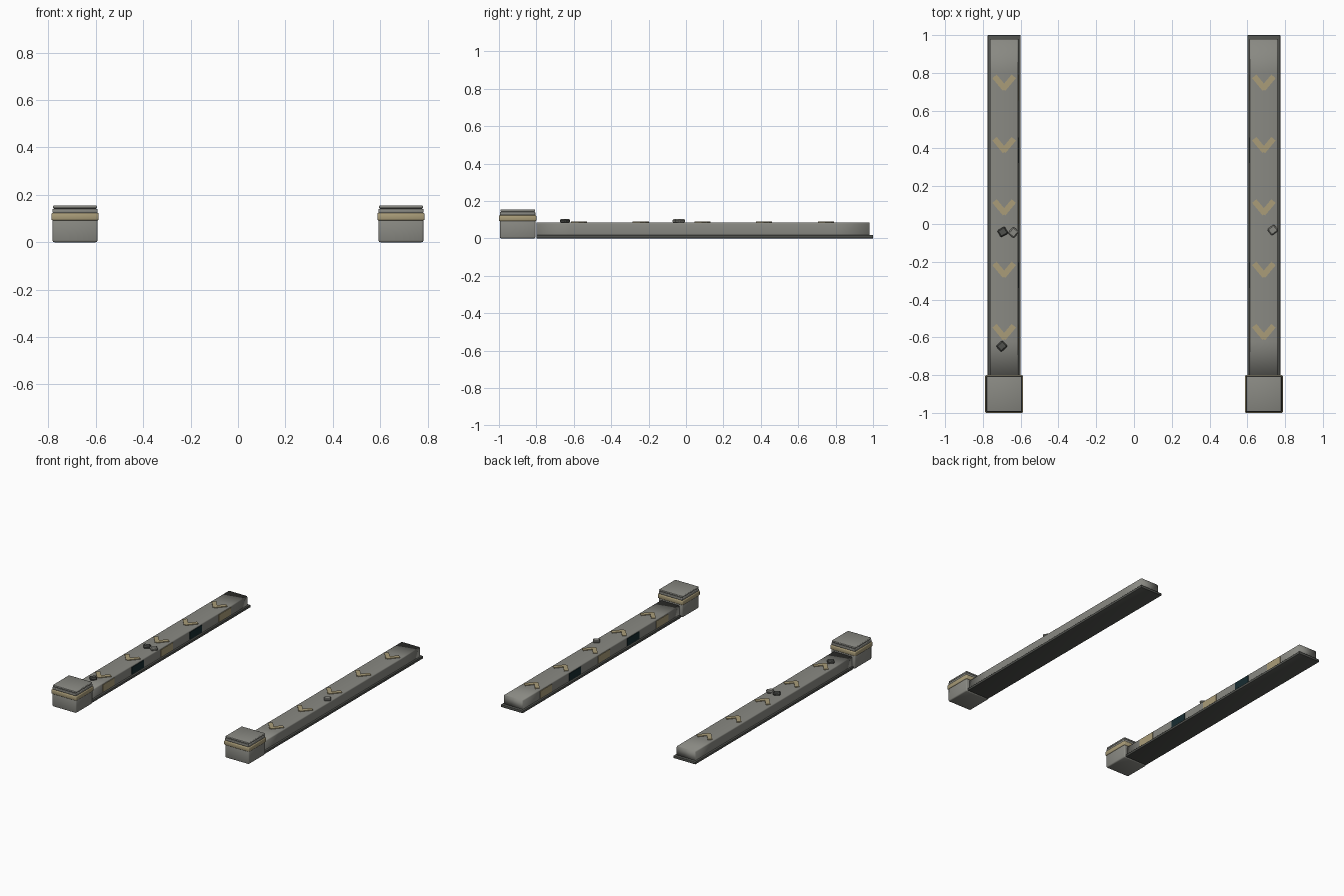
import bpy, bmesh, math
from mathutils import Matrix

cube = bpy.data.objects.get("Cube")
if cube:
    bpy.data.objects.remove(cube, do_unlink=True)


def material(name, rgb):
    m = bpy.data.materials.new(name)
    m.use_nodes = True
    color = (*rgb, 1)
    m.diffuse_color = color
    bsdf = next(n for n in m.node_tree.nodes if n.type == 'BSDF_PRINCIPLED')
    bsdf.inputs["Base Color"].default_value = color
    bsdf.inputs["Roughness"].default_value = 0.8
    return m


CONCRETE = material("concrete grey", (0.25, 0.25, 0.225))
DARK = material("dark stone", (0.08, 0.083, 0.075))
TAN = material("sand tan", (0.40, 0.335, 0.19))
TEAL = material("dark teal", (0.008, 0.025, 0.03))


def finish(bm, name, mat, smooth=True):
    bmesh.ops.recalc_face_normals(bm, faces=bm.faces)
    for f in bm.faces:
        f.smooth = smooth
    mesh = bpy.data.meshes.new(name)
    bm.to_mesh(mesh)
    bm.free()
    mesh.materials.append(mat)
    ob = bpy.data.objects.new(name, mesh)
    bpy.context.collection.objects.link(ob)
    return ob


def box(name, center, size, mat, bevel=0.0, turn=0.0, segments=2):
    """Box with optional rounded edges and a turn about z."""
    bm = bmesh.new()
    bmesh.ops.create_cube(bm, size=1)
    bmesh.ops.scale(bm, vec=size, verts=bm.verts)
    if bevel:
        bmesh.ops.bevel(bm, geom=bm.edges[:], offset=bevel, segments=segments,
                        profile=0.5, affect='EDGES')
    bm.transform(Matrix.Translation(center) @ Matrix.Rotation(turn, 4, 'Z'))
    return finish(bm, name, mat, smooth=segments > 1 and bevel > 0)


def beam(name, x, width, z0, z1, y0, y1, sections=10, r=0.008):
    """Rounded cross-section carried along y in equal sections."""
    bm = bmesh.new()
    corners = [(width / 2 - r, z1 - r, 0), (r - width / 2, z1 - r, 1),
               (r - width / 2, z0 + r, 2), (width / 2 - r, z0 + r, 3)]
    profile = []
    for px, pz, quarter in corners:
        for step in range(4):
            a = (quarter + step / 3) * math.pi / 2
            profile.append((x + px + r * math.cos(a), pz + r * math.sin(a)))
    rings = []
    for i in range(sections + 1):
        y = y0 + (y1 - y0) * i / sections
        rings.append([bm.verts.new((px, y, pz)) for px, pz in profile])
    n = len(profile)
    for a, b in zip(rings, rings[1:]):
        for j in range(n):
            bm.faces.new((a[j], a[(j + 1) % n], b[(j + 1) % n], b[j]))
    bm.faces.new(rings[0])
    bm.faces.new(rings[-1])
    return finish(bm, name, CONCRETE)


SPACING = 0.33
for side, sx in (("left", 1), ("right", -1)):
    x = sx * 0.6875

    # Long wall on its dark footing
    box(side + "_footing", (x, 0.1, 0.009), (0.175, 1.8, 0.018), DARK, 0.003)
    beam(side + "_wall", x, 0.15, 0.012, 0.085, -0.8, 0.98)

    # Square end post: body, band, neck and cap
    y = -0.9
    box(side + "_post_body", (x, y, 0.05), (0.19, 0.19, 0.1), CONCRETE, 0.008)
    box(side + "_post_band", (x, y, 0.108), (0.2, 0.2, 0.032), TAN, 0.006)
    box(side + "_post_collar", (x, y, 0.132), (0.19, 0.19, 0.018), CONCRETE, 0.004)
    box(side + "_post_gap", (x, y, 0.143), (0.178, 0.178, 0.01), DARK)
    box(side + "_post_cap", (x, y, 0.149), (0.186, 0.186, 0.012), CONCRETE, 0.004)

    for i in range(5):
        # Chevron of two crossing bars on the wall top
        for arm in (1, -1):
            box(f"{side}_chevron_{i}", (x + arm * 0.023, -0.572 + i * SPACING, 0.0865),
                (0.087, 0.03, 0.007), TAN, turn=arm * math.radians(50))
        # Alternating plates on the inner face
        box(f"{side}_inner_plate_{i}", (x - sx * 0.076, -0.6 + i * SPACING, 0.05),
            (0.006, 0.135, 0.052), TEAL if i % 2 else TAN)

# Loose stones on the wall tops
stones = ((-0.695, -0.042, 0.5, DARK), (-0.638, -0.045, 0.85, CONCRETE),
          (-0.7, -0.647, 0.75, DARK), (0.735, -0.032, 0.65, CONCRETE))
for i, (x, y, turn, mat) in enumerate(stones):
    box(f"stone_{i}", (x, y, 0.093), (0.046, 0.042, 0.02), mat, 0.006, turn, 1)
